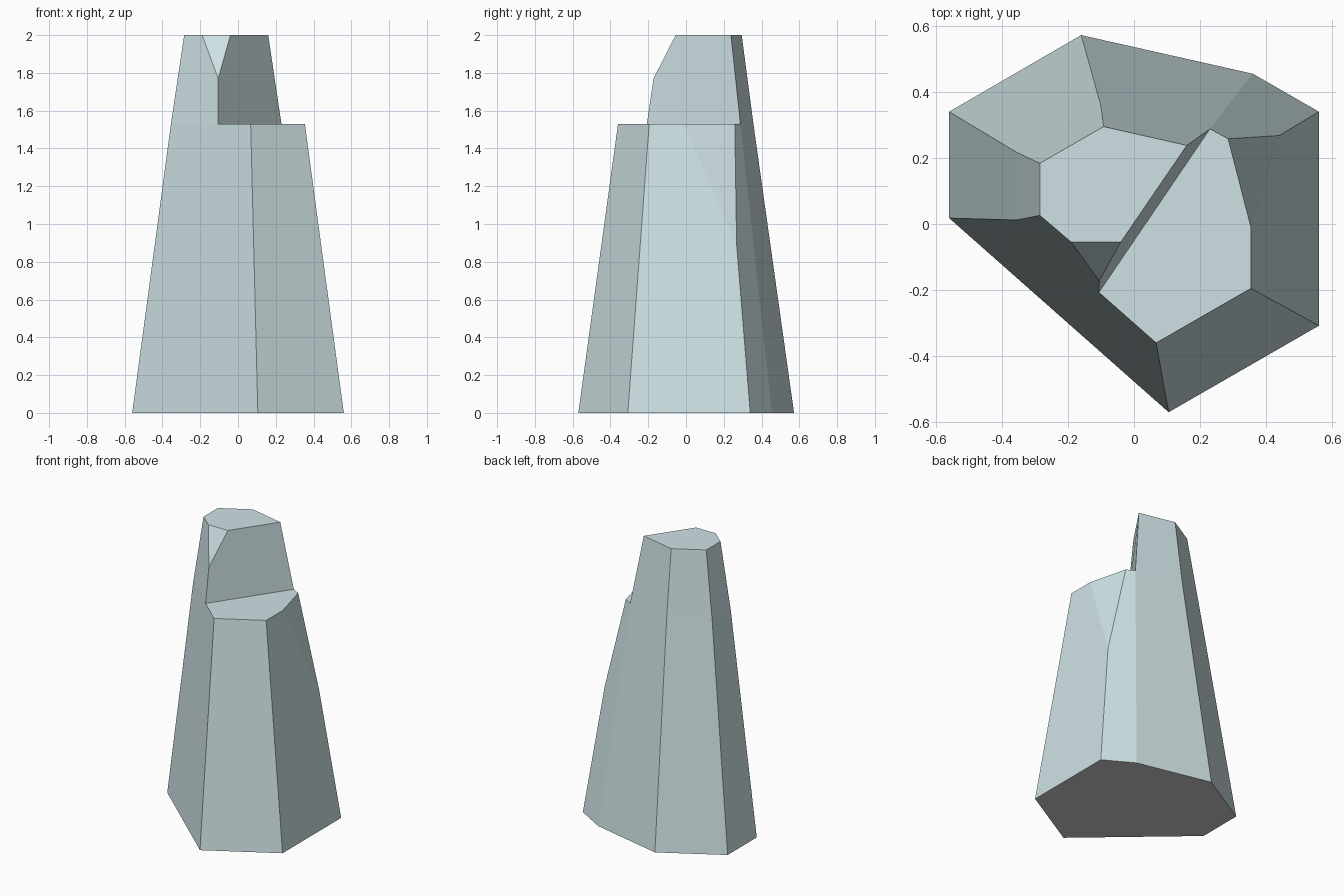
import bpy, bmesh

if "Cube" in bpy.data.objects:
    bpy.data.objects.remove(bpy.data.objects["Cube"])

# corner rings, each a flat outline at one height
RINGS = [
    (0.0, "abcdefg", [(-.56, .34), (-.16, .572), (.36, .455), (.56, .34),
                      (.56, -.308), (.105, -.57), (-.56, .018)]),
    (1.53, "hijklmnop", [(-.355, .217), (-.1, .357), (.23, .288), (.285, .258), (.354, -.01),
                         (.354, -.195), (.067, -.36), (-.106, -.207), (-.355, .012)]),
    (2.0, "stuvwx", [(-.285, .184), (-.092, .295), (.16, .238), (-.04, -.055),
                     (-.19, -.055), (-.285, .026)]),
    (0.89, "q", [(.44, .268)]),        # chipped back right corner
    (1.77, "r", [(-.105, -.172)]),     # chipped front corner of the upper step
]
FACES = ("abcdefg "                                             # underside
         "abih bcji cdqkj demlq efnm fgpon gahp klq jklmno "    # lower body and shelf
         "hits ijut jorvu vrw opxwr phsx stuvwx").split()       # upper step


def material(name, color):
    m = bpy.data.materials.new(name)
    m.diffuse_color = color
    m.use_nodes = True
    m.node_tree.nodes["Principled BSDF"].inputs["Base Color"].default_value = m.diffuse_color
    return m


# stepped rock column, one closed faceted shell
bm = bmesh.new()
corner = {}
for z, names, outline in RINGS:
    for name, (x, y) in zip(names, outline):
        corner[name] = bm.verts.new((x, y, z))
for i, loop in enumerate(FACES):
    face = bm.faces.new([corner[c] for c in loop])
    face.material_index = 1 if i == 0 else 0
bmesh.ops.recalc_face_normals(bm, faces=bm.faces)

mesh = bpy.data.meshes.new("rock_column")
bm.to_mesh(mesh)
bm.free()
mesh.materials.append(material("pale_blue_stone", (.62, .76, .78, 1)))
mesh.materials.append(material("grey_underside", (.6, .6, .6, 1)))
bpy.context.collection.objects.link(bpy.data.objects.new("rock_column", mesh))
